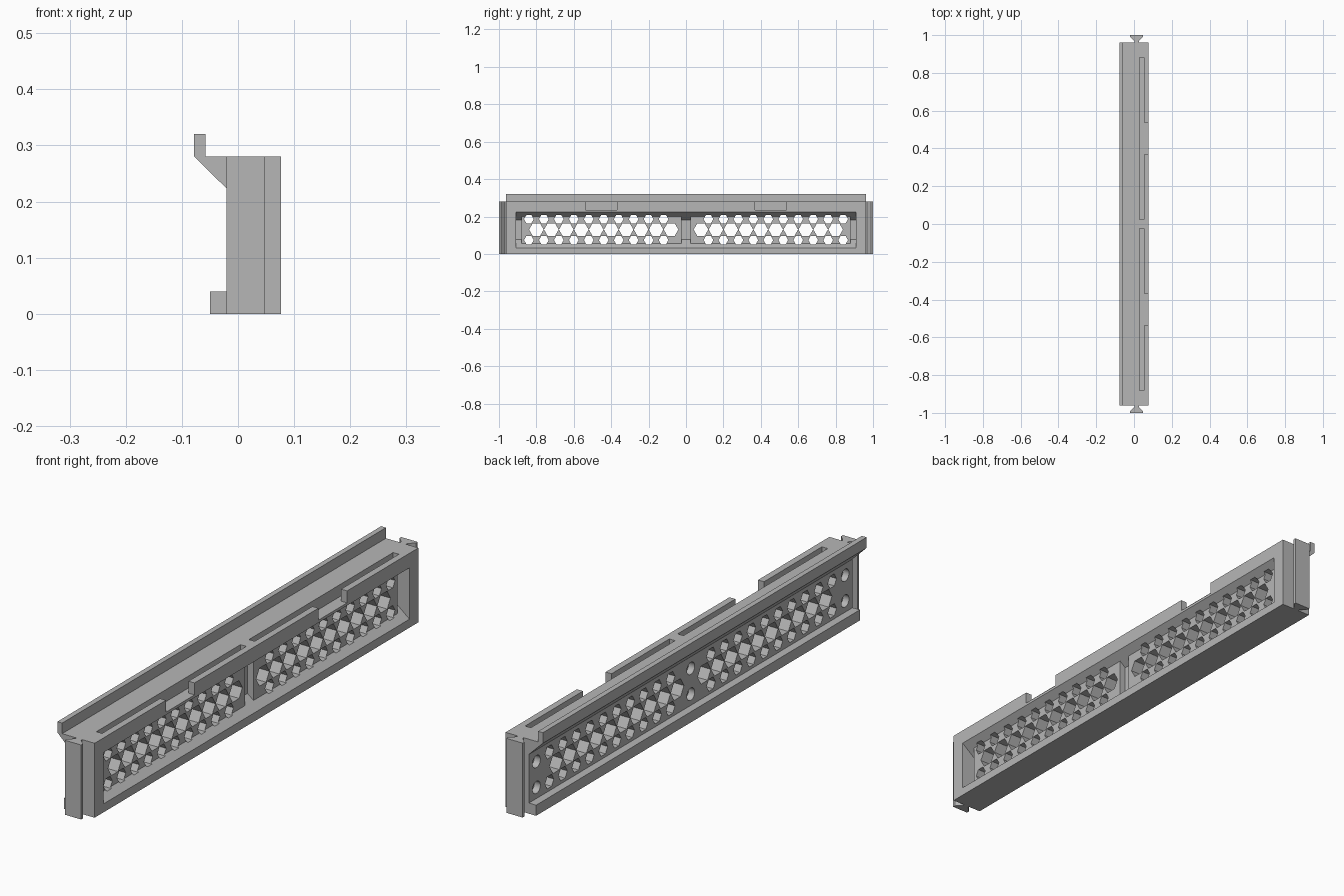
import bpy, bmesh, math
from mathutils import Vector

cube = bpy.data.objects.get("Cube")
if cube:
    bpy.data.objects.remove(cube, do_unlink=True)

grey = bpy.data.materials.new("grey plastic")
grey.use_nodes = True
colour = (0.47, 0.47, 0.47, 1)
grey.diffuse_color = colour
grey.node_tree.nodes["Principled BSDF"].inputs["Base Color"].default_value = colour


def prism(bm, points, offset):
    """Extrude a closed outline of 3D points along an offset."""
    face = bm.faces.new([bm.verts.new(p) for p in points])
    new = bmesh.ops.extrude_face_region(bm, geom=[face])["geom"]
    bmesh.ops.translate(bm, vec=Vector(offset),
                        verts=[g for g in new if isinstance(g, bmesh.types.BMVert)])


def along_y(bm, profile, y0, y1):
    prism(bm, [(x, y0, z) for x, z in profile], (0, y1 - y0, 0))


def box(bm, x, y, z):
    along_y(bm, [(x[0], z[0]), (x[1], z[0]), (x[1], z[1]), (x[0], z[1])], *y)


def along_x(bm, y, z, radius, sides, x0, x1):
    ring = [math.tau * i / sides for i in range(sides)]
    prism(bm, [(x0, y + radius * math.cos(a), z + radius * math.sin(a)) for a in ring],
          (x1 - x0, 0, 0))


def finish(bm, name):
    bmesh.ops.recalc_face_normals(bm, faces=bm.faces)
    mesh = bpy.data.meshes.new(name)
    bm.to_mesh(mesh)
    bm.free()
    mesh.materials.append(grey)
    obj = bpy.data.objects.new(name, mesh)
    bpy.context.collection.objects.link(obj)
    return obj


def cut(target, bm, name):
    cutter = finish(bm, name)
    cutter.hide_render = True
    mod = target.modifiers.new(name, "BOOLEAN")
    mod.operation = "DIFFERENCE"
    mod.solver = "EXACT"
    mod.object = cutter
    bpy.context.view_layer.objects.active = target
    bpy.ops.object.modifier_apply(modifier=mod.name)
    bpy.data.objects.remove(cutter, do_unlink=True)


# Main body with the upper hook and lower ledge on its back
BACK, FRONT, END, TOP = -0.02, 0.077, 0.962, 0.28
bm = bmesh.new()
along_y(bm, [(-0.05, 0), (FRONT, 0), (FRONT, TOP), (-0.058, TOP), (-0.058, 0.32),
             (-0.078, 0.32), (-0.078, TOP), (BACK, 0.223), (BACK, 0.04), (-0.05, 0.04)],
        -END, END)
body = finish(bm, "vent_body")


# Front recess with sloping top and bottom
def recess(bm, depth, y0, y1):
    slope = 0.8
    xi, xo = FRONT - depth, FRONT + 0.01
    lo = lambda x: 0.032 + slope * (FRONT - x)
    hi = lambda x: 0.225 - slope * (FRONT - x)
    along_y(bm, [(xo, lo(xo)), (xo, hi(xo)), (xi, hi(xi)), (xi, lo(xi))], y0, y1)


bm = bmesh.new()
recess(bm, 0.03, -0.909, 0.909)
cut(body, bm, "recess_cutter")

# Deeper grooves in the middle and at both ends of the recess
bm = bmesh.new()
for y0, y1 in ((-0.909, -0.88), (-0.025, 0.025), (0.88, 0.909)):
    recess(bm, 0.055, y0, y1)
cut(body, bm, "groove_cutter")

# Honeycomb vents: one row of large holes between two rows of small ones
bm = bmesh.new()
for side in (-1, 1):
    for i in range(10):
        along_x(bm, side * (0.08 + 0.08 * i), 0.13, 0.039, 6, -0.1, 0.1)
        for z in (0.074, 0.186):
            along_x(bm, side * (0.12 + 0.08 * i), z, 0.026, 6, -0.1, 0.1)
cut(body, bm, "vent_cutter")

# Round blind sockets in the back
bm = bmesh.new()
for y in (-0.917, 0, 0.917):
    for z in (0.082, 0.179):
        along_x(bm, y, z, 0.023, 24, -0.04, 0.005)
cut(body, bm, "socket_cutter")

# Long slots in the top
bm = bmesh.new()
for side in (-1, 1):
    box(bm, (0.028, 0.052), sorted((side * 0.025, side * 0.882)), (0.235, 0.3))
cut(body, bm, "slot_cutter")

# Notches in the upper front edge, opening into the slots
bm = bmesh.new()
for side in (-1, 1):
    box(bm, (0.05, 0.1), sorted((side * 0.368, side * 0.538)), (0.235, 0.3))
cut(body, bm, "notch_cutter")

# Dovetail rails on both ends
for side, name in ((-1, "front_dovetail"), (1, "back_dovetail")):
    bm = bmesh.new()
    half = [(0.012, 0.955), (0.012, 0.968), (0.034, 0.99), (0.034, 1.0)]
    outline = [(0.0135 + w, side * y, 0) for w, y in half]
    outline += [(0.0135 - w, side * y, 0) for w, y in reversed(half)]
    prism(bm, outline, (0, 0, TOP))
    finish(bm, name)

# Smooth only the round sockets
for obj in bpy.context.selected_objects:
    obj.select_set(False)
body.select_set(True)
bpy.context.view_layer.objects.active = body
bpy.ops.object.shade_smooth_by_angle(angle=math.radians(25))
